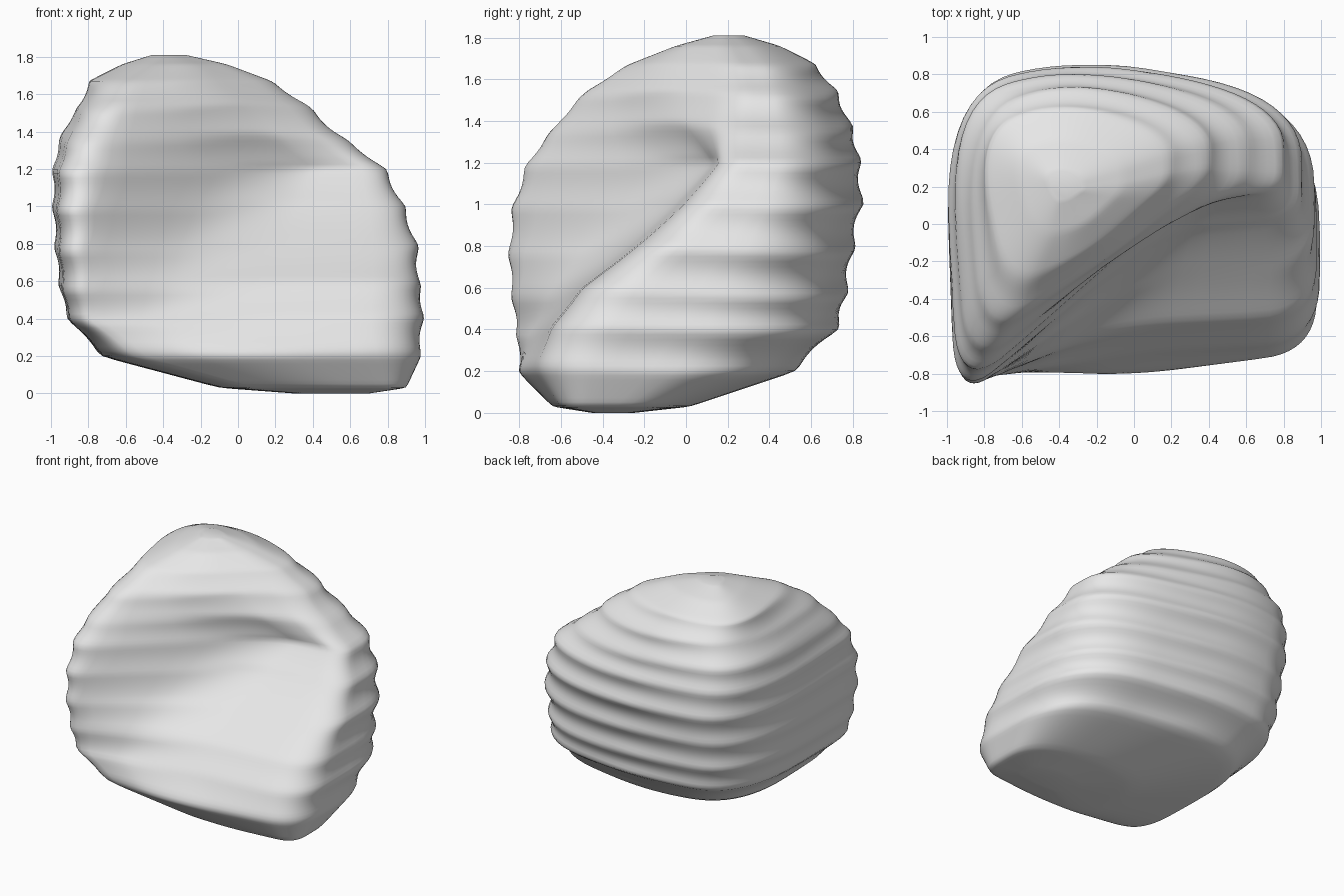
import bpy
import bmesh
import math
from mathutils import Vector

old = bpy.data.objects.get("Cube")
if old:
    bpy.data.objects.remove(old, do_unlink=True)

# Plain grey stone
stone = bpy.data.materials.new("grey_stone")
stone.use_nodes = True
grey = (0.8, 0.8, 0.8, 1)
stone.diffuse_color = grey
stone.node_tree.nodes["Principled BSDF"].inputs["Base Color"].default_value = grey

# Layers: height, x min, x max, y min, y max, front corner x,
# front hollow x and y, right corner y, front corner rounding
LAYERS = [
    (0, .3, .7, -.45, -.25, .35, .5, -.46, -.44, .4),
    (.03, -.1, .9, -.64, .02, -.05, .4, -.65, -.6, .35),
    (.2, -.74, .98, -.81, .53, -.72, -.05, -.85, -.71, .28),
    (.4, -.92, 1, -.82, .74, -.9, -.25, -.68, -.62, .2),
    (.6, -.97, .98, -.85, .79, -.92, -.12, -.5, -.45, .2),
    (.8, -.99, .97, -.86, .82, -.93, -.03, -.24, -.18, .2),
    (1, -1, .9, -.84, .86, -.93, .1, -.02, .04, .22),
    (1.2, -1, .8, -.77, .85, -.9, .26, .16, .2, .24),
    (1.4, -.95, .53, -.62, .8, -.82, .02, -.06, .22, .28),
    (1.55, -.85, .37, -.48, .73, -.74, -.12, -.13, .24, .34),
    (1.67, -.8, .18, -.28, .63, -.64, -.2, -.1, .22, .4),
    (1.76, -.62, -.06, -.05, .45, -.5, -.26, 0, .18, .45),
    (1.81, -.46, -.28, .13, .28, -.4, -.35, .14, .18, .45),
]
# Heights of the protruding ledges
LEDGES = [.2, .4, .57, .78, 1, 1.2, 1.36, 1.53, 1.67]
STEPS = 8
ARC = 12
FRONT = Vector((.45, -.89))


def groove(z):
    """Depth of the erosion between two neighbouring ledges."""
    for low, high in zip(LEDGES, LEDGES[1:]):
        if low <= z <= high:
            return (high - low) * .19 * math.sin(math.pi * (z - low) / (high - low))
    return 0


def outline(layer):
    """Rounded ring with a tight front corner and a hollowed front face."""
    z, x0, x1, y0, y1, xc, xm, ym, yc, tight = layer
    depth = y1 - y0
    back = x0 + (x1 - x0) * .43
    corners = [Vector(p) for p in (
        (xc, y0), (xm, ym), (x1, yc),
        (x1, y1 - depth * (.04 + .4 * tight)), (back, y1),
        (x0, y1 - depth * tight * .45))]
    rounding = (tight, .36, .27, .48, .48, .48)
    ring = []
    for i, corner in enumerate(corners):
        a = corner.lerp(corners[i - 1], rounding[i])
        b = corner.lerp(corners[(i + 1) % len(corners)], rounding[i])
        for k in range(ARC):
            t = k / (ARC - 1)
            ring.append(a.lerp(corner, t).lerp(corner.lerp(b, t), t))
    # Fit the rounded ring to its full extents
    xs, ys = [p.x for p in ring], [p.y for p in ring]
    sx = (x1 - x0) / (max(xs) - min(xs))
    sy = depth / (max(ys) - min(ys))
    ring = [Vector((x0 + (p.x - min(xs)) * sx, y0 + (p.y - min(ys)) * sy)) for p in ring]
    centre = sum(ring, Vector((0, 0))) / len(ring)
    result = []
    for p in ring:
        out = (p - centre).normalized()
        # Ledges dip gently around the stone and fade on the front and flat side
        wave = .025 * math.sin(2 * math.atan2(out.y, out.x))
        fade = 1 - max(0, .75 * out.dot(FRONT), -.5 * out.x)
        q = p - out * groove(z + wave) * fade
        result.append((q.x, q.y, z))
    return result


# Loft the layers into a closed body
bm = bmesh.new()
rings = []
for low, high in zip(LAYERS, LAYERS[1:]):
    for s in range(STEPS):
        mix = [a + (b - a) * s / STEPS for a, b in zip(low, high)]
        rings.append([bm.verts.new(p) for p in outline(mix)])
rings.append([bm.verts.new(p) for p in outline(LAYERS[-1])])
count = len(rings[0])
for lower, upper in zip(rings, rings[1:]):
    for i in range(count):
        j = (i + 1) % count
        bm.faces.new((lower[i], lower[j], upper[j], upper[i]))
bm.faces.new(rings[0][::-1])
bm.faces.new(rings[-1])
# Soften the joins between layers
inner = [v for ring in rings[1:-1] for v in ring]
for _ in range(2):
    bmesh.ops.smooth_vert(bm, verts=inner, factor=.4,
                          use_axis_x=True, use_axis_y=True, use_axis_z=True)
bmesh.ops.recalc_face_normals(bm, faces=bm.faces)
for face in bm.faces:
    face.smooth = True
mesh = bpy.data.meshes.new("layered_rock")
bm.to_mesh(mesh)
bm.free()
mesh.materials.append(stone)
rock = bpy.data.objects.new("layered_rock", mesh)
bpy.context.collection.objects.link(rock)
